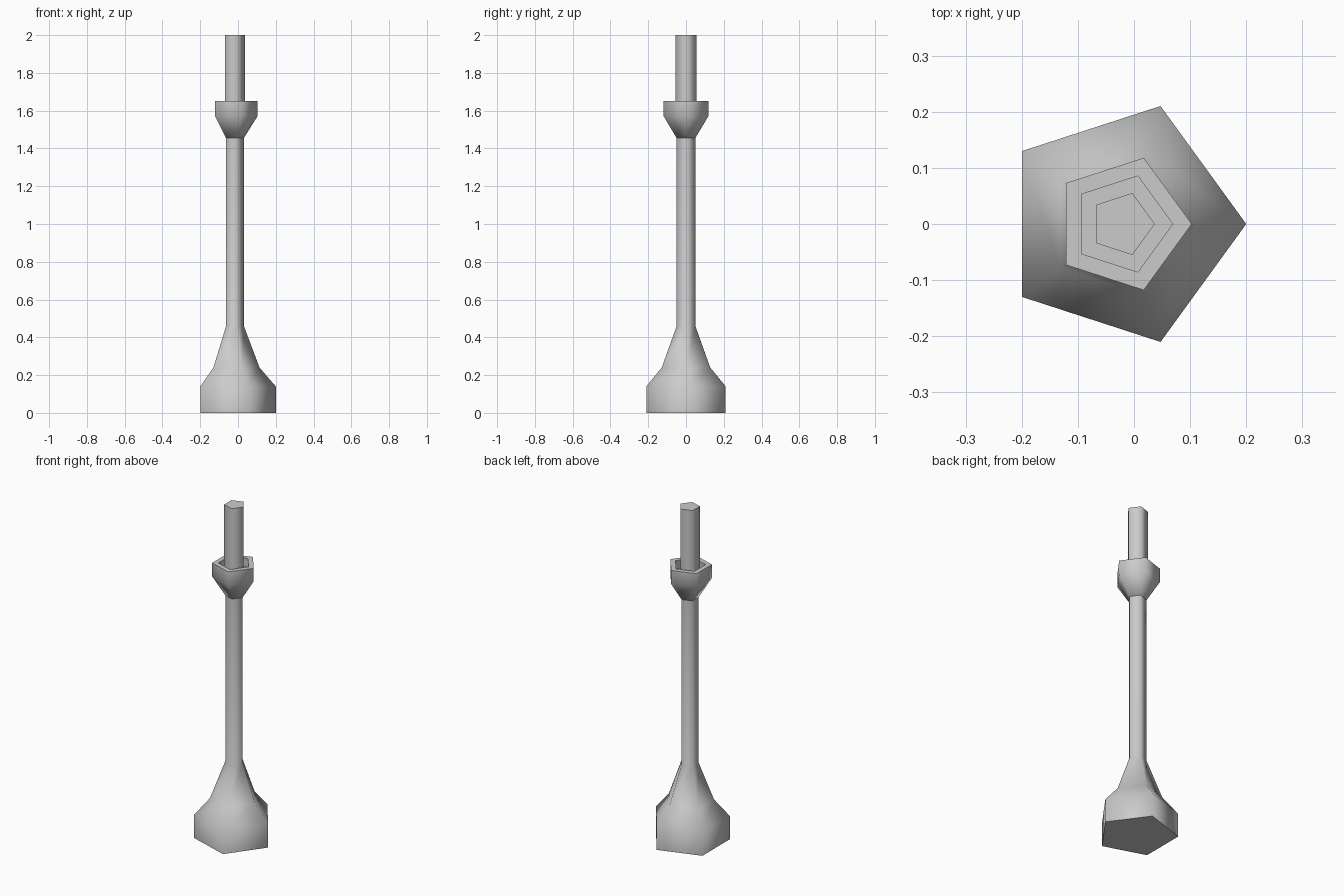
import bpy, bmesh, math

cube = bpy.data.objects.get("Cube")
if cube:
    bpy.data.objects.remove(cube)

SIDES = 5
CENTRE_X = -0.021

grey = bpy.data.materials.new("plain grey")
grey.use_nodes = True
COLOUR = (0.6, 0.6, 0.6, 1)
grey.diffuse_color = COLOUR
grey.node_tree.nodes["Principled BSDF"].inputs["Base Color"].default_value = COLOUR


def lathe(name, profile):
    """Five-sided closed turning from (radius, height) pairs, corner towards +x."""
    bm = bmesh.new()
    rings = []
    for r, z in profile:
        angles = [math.tau * i / SIDES for i in range(SIDES)]
        rings.append([bm.verts.new((r * math.cos(a), r * math.sin(a), z)) for a in angles])
    for low, high in zip(rings, rings[1:]):
        for i in range(SIDES):
            j = (i + 1) % SIDES
            bm.faces.new((low[i], low[j], high[j], high[i]))
    bm.faces.new(rings[0][::-1])
    bm.faces.new(rings[-1])
    bmesh.ops.recalc_face_normals(bm, faces=bm.faces)
    mesh = bpy.data.meshes.new(name)
    bm.to_mesh(mesh)
    bm.free()
    mesh.materials.append(grey)
    obj = bpy.data.objects.new(name, mesh)
    obj.location.x = CENTRE_X
    bpy.context.collection.objects.link(obj)
    # Soft sides, crisp rims
    bpy.ops.object.select_all(action="DESELECT")
    obj.select_set(True)
    bpy.context.view_layer.objects.active = obj
    bpy.ops.object.shade_smooth_by_angle(angle=math.radians(80))
    return obj


# Flared foot running into the tall stem
lathe("base_and_stem", [(0.221, 0), (0.221, 0.14), (0.135, 0.24),
                        (0.052, 0.46), (0.052, 1.46)])

# Cup with a recessed floor
lathe("cup", [(0.052, 1.455), (0.124, 1.57), (0.124, 1.65),
              (0.09, 1.65), (0.09, 1.6)])

# Candle standing in the cup
lathe("candle", [(0.058, 1.59), (0.058, 2.0)])
